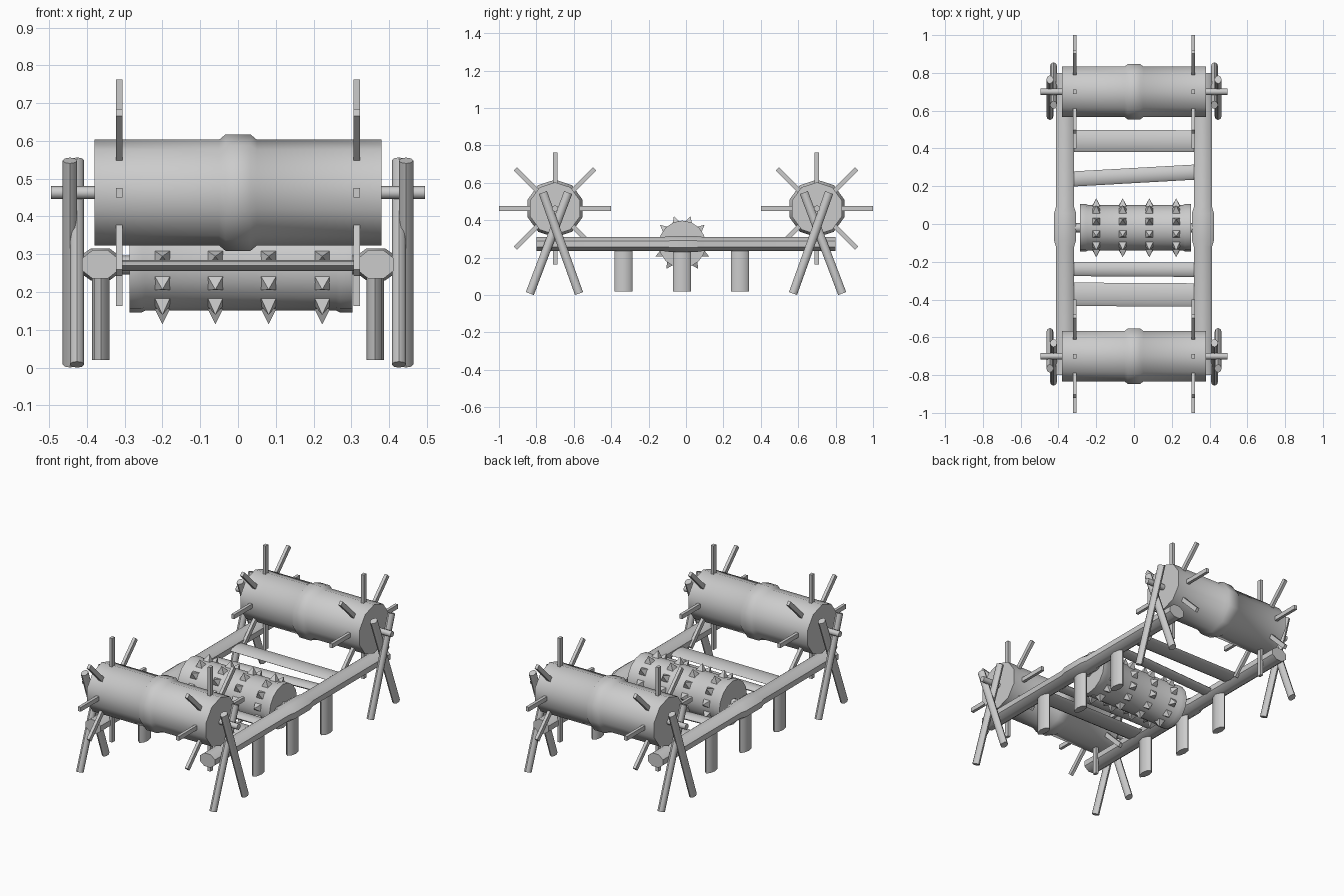
import bpy, bmesh, math
from mathutils import Vector, Matrix

cube = bpy.data.objects.get("Cube")
if cube:
    bpy.data.objects.remove(cube)

grey = bpy.data.materials.new("weathered_grey")
grey.use_nodes = True
colour = (0.6, 0.6, 0.6, 1)
grey.diffuse_color = colour
grey.node_tree.nodes["Principled BSDF"].inputs["Base Color"].default_value = colour


def finish(name, bm, smooth=40):
    bmesh.ops.recalc_face_normals(bm, faces=bm.faces)
    mesh = bpy.data.meshes.new(name)
    bm.to_mesh(mesh)
    bm.free()
    mesh.materials.append(grey)
    obj = bpy.data.objects.new(name, mesh)
    bpy.context.collection.objects.link(obj)
    if smooth:
        bpy.ops.object.select_all(action="DESELECT")
        obj.select_set(True)
        bpy.context.view_layer.objects.active = obj
        bpy.ops.object.shade_smooth_by_angle(angle=math.radians(smooth))
    return obj


def loft(bm, centre, axis, side, profile, sides, turn=0.0):
    """Lathe-like solid: profile holds (distance along axis, half width, half depth)."""
    axis = Vector(axis).normalized()
    side = Vector(side)
    side = (side - axis * side.dot(axis)).normalized()
    other = axis.cross(side)
    rings = []
    for t, w, d in profile:
        ring = []
        for i in range(sides):
            a = turn + math.tau * i / sides
            ring.append(bm.verts.new(Vector(centre) + axis * t
                                     + side * w * math.cos(a) + other * d * math.sin(a)))
        rings.append(ring)
    for r0, r1 in zip(rings, rings[1:]):
        for i in range(sides):
            j = (i + 1) % sides
            bm.faces.new((r0[i], r0[j], r1[j], r1[i]))
    bm.faces.new(rings[0])
    bm.faces.new(rings[-1])


def bar(name, start, end, side, w, d, sides=8, turn=0.0, smooth=50):
    bm = bmesh.new()
    start, end = Vector(start), Vector(end)
    length = (end - start).length
    loft(bm, start, end - start, side, [(0, w, d), (length, w, d)], sides, turn)
    return finish(name, bm, smooth)


X, Y, Z = Vector((1, 0, 0)), Vector((0, 1, 0)), Vector((0, 0, 1))
HUB = 0.463

# Spoked rollers with a raised central band, one at each end
for end, s in (("front", -1), ("back", 1)):
    centre = Vector((0, 0.7 * s, HUB))
    bm = bmesh.new()
    loft(bm, centre, X, Z, [(x, r, r) for x, r in (
        (-0.38, 0.14), (-0.05, 0.14), (-0.033, 0.154),
        (0.033, 0.154), (0.05, 0.14), (0.38, 0.14))], 10)
    finish(end + "_roller", bm)
    bar(end + "_axle", centre - X * 0.495, centre + X * 0.495, Z, 0.017, 0.017)

    # Square spokes around both ends of the roller
    bm = bmesh.new()
    for x in (-0.314, 0.314):
        for k in range(8):
            a = math.tau * k / 8
            out = Vector((0, math.cos(a), math.sin(a)))
            loft(bm, centre + X * x + out * 0.1, out, X,
                 [(0, 0.0125, 0.0175), (0.2, 0.0125, 0.0175)], 4, math.pi / 4)
    finish(end + "_spokes", bm, 0)

    # Crossed legs carrying the axle
    for label, m in (("left", 1), ("right", -1)):
        for part, x, foot, top in (("outer", 0.445, 0.572, 0.765),
                                   ("inner", 0.426, 0.835, 0.63)):
            bar(f"{end}_{label}_{part}_leg", (x * m, foot * s, 0.008),
                (x * m, top * s, 0.548), X, 0.019, 0.023)

# Side beams with a swollen middle, and the posts under them
for label, m in (("left", 1), ("right", -1)):
    bm = bmesh.new()
    loft(bm, (0.365 * m, 0, 0.273), Y, X, [
        (-0.8, 0.052, 0.041), (-0.12, 0.052, 0.041), (-0.085, 0.064, 0.046),
        (0.055, 0.064, 0.046), (0.09, 0.052, 0.041), (0.8, 0.052, 0.041)], 8, math.pi / 8)
    finish(label + "_beam", bm)
    for part, y in (("front", -0.335), ("middle", -0.022), ("back", 0.288)):
        bar(f"{label}_{part}_post", (0.363 * m, y, 0.02), (0.363 * m, y, 0.27),
            X, 0.023, 0.048)

# Flat rungs between the beams
for name, y0, y1, half in (("back_rung", 0.44, 0.438, 0.058), ("tilted_rung", 0.238, 0.275, 0.04),
                           ("middle_rung", -0.238, -0.242, 0.038), ("front_rung", -0.372, -0.376, 0.062)):
    bar(name, (-0.33, y0, 0.27), (0.33, y1, 0.27), Y, half, 0.015)

# Studded drum in the middle
drum = Vector((0, -0.02, 0.272))
bm = bmesh.new()
loft(bm, drum, X, Z, [(x, r, r) for x, r in (
    (-0.287, 0.126), (-0.255, 0.126), (-0.245, 0.121),
    (0.26, 0.121), (0.27, 0.126), (0.303, 0.126))], 16)
finish("drum", bm)
bar("drum_axle", drum - X * 0.35, drum + X * 0.35, Z, 0.025, 0.025)

bm = bmesh.new()
for x in (-0.2, -0.06, 0.081, 0.223):
    for k in range(11):
        a = -math.pi / 2 + math.tau * k / 11
        out = Vector((0, math.cos(a), math.sin(a)))
        loft(bm, drum + X * x + out * 0.1, out, X,
             [(0, 0.028, 0.028), (0.018, 0.028, 0.028), (0.056, 0.001, 0.001)], 4, math.pi / 4)
finish("drum_spikes", bm, 0)
